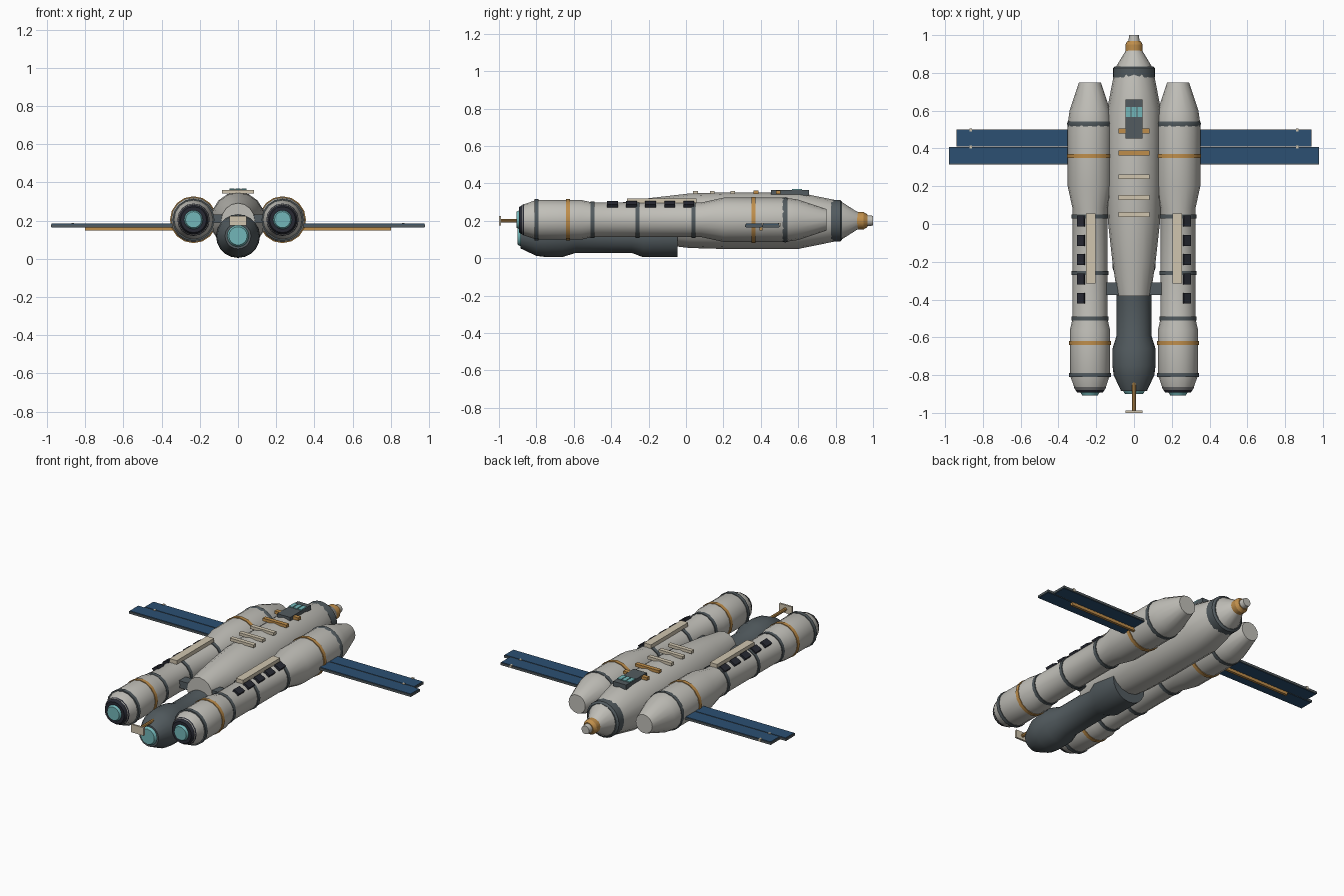
import bpy, bmesh, math

if "Cube" in bpy.data.objects:
    bpy.data.objects.remove(bpy.data.objects["Cube"], do_unlink=True)


def material(name, r, g, b):
    m = bpy.data.materials.new(name)
    m.use_nodes = True
    m.diffuse_color = (r, g, b, 1)
    m.node_tree.nodes["Principled BSDF"].inputs["Base Color"].default_value = (r, g, b, 1)
    return m


GREY = material("hull grey", 0.53, 0.52, 0.48)
SLATE = material("slate", 0.085, 0.105, 0.115)
ORANGE = material("orange", 0.52, 0.27, 0.07)
CREAM = material("cream", 0.63, 0.56, 0.43)
BLUE = material("panel blue", 0.025, 0.08, 0.17)
TEAL = material("teal glass", 0.17, 0.47, 0.48)
BLACK = material("window black", 0.02, 0.022, 0.032)


def finish(name, bm, mat, loc):
    bmesh.ops.recalc_face_normals(bm, faces=bm.faces)
    me = bpy.data.meshes.new(name)
    bm.to_mesh(me)
    bm.free()
    me.materials.append(mat)
    ob = bpy.data.objects.new(name, me)
    ob.location = loc
    bpy.context.collection.objects.link(ob)
    return ob


def lathe(name, profile, mat, x=0, z=0, sides=16, sx=1.0, sz=1.0):
    """Closed body turned about the y axis from (y, radius) pairs."""
    bm = bmesh.new()
    rings = []
    for y, r in profile:
        angles = [math.tau * i / sides for i in range(sides)]
        rings.append([bm.verts.new((r * sx * math.cos(a), y, r * sz * math.sin(a))) for a in angles])
    for a, b in zip(rings, rings[1:]):
        for i in range(sides):
            j = (i + 1) % sides
            bm.faces.new((a[i], a[j], b[j], b[i]))
    bm.faces.new(rings[0])
    bm.faces.new(rings[-1])
    ob = finish(name, bm, mat, (x, 0, z))
    bpy.ops.object.select_all(action="DESELECT")
    ob.select_set(True)
    bpy.context.view_layer.objects.active = ob
    bpy.ops.object.shade_smooth_by_angle(angle=math.radians(30))
    return ob


def band(name, y, r, width, mat, x, z, sides=16):
    h = width / 2
    return lathe(name, [(y - h, r), (y + h, r)], mat, x, z, sides)


def box(name, center, size, mat, tilt=0):
    bm = bmesh.new()
    bmesh.ops.create_cube(bm, size=1)
    bmesh.ops.scale(bm, vec=size, verts=bm.verts)
    ob = finish(name, bm, mat, center)
    ob.rotation_euler.y = tilt
    return ob


# Central hull, collar and docking nose
HZ = 0.2
lathe("hull", [(-0.38, 0.09), (-0.2, 0.118), (0.02, 0.143), (0.2, 0.148), (0.6, 0.148),
               (0.79, 0.11), (0.83, 0.1), (0.91, 0.05), (0.92, 0.045)], GREY, z=HZ, sx=0.97, sz=1.02)
lathe("nose_collar", [(0.775, 0.112), (0.825, 0.112), (0.835, 0.1)], SLATE, z=HZ, sides=24)
lathe("nose_ring", [(0.915, 0.046), (0.95, 0.046), (0.97, 0.034)], ORANGE, z=HZ)
lathe("nose_tip", [(0.96, 0.03), (1.0, 0.026)], GREY, z=HZ)

# Lower engine module with rear window
EZ = 0.12
lathe("engine_module", [(-0.885, 0.068), (-0.8, 0.108), (-0.75, 0.114), (-0.66, 0.114), (-0.59, 0.092),
                        (-0.29, 0.092), (-0.23, 0.115), (-0.045, 0.115)], SLATE, z=EZ, sides=20)
lathe("engine_window", [(-0.9, 0.048), (-0.88, 0.06)], TEAL, z=EZ)

# Rear probe and crossbar
lathe("probe_rod", [(-0.99, 0.01), (-0.8, 0.01)], ORANGE, z=HZ, sides=8)
box("probe_plate", (0, -0.994, HZ), (0.088, 0.012, 0.05), CREAM)
box("crossbar", (0, -0.343, 0.21), (0.3, 0.064, 0.045), SLATE)

# Rungs along the hull top
for y in (0.05, 0.14, 0.25):
    box("cream_rung", (0, y, 0.351), (0.165, 0.026, 0.018), CREAM)
for y in (0.375, 0.493):
    box("orange_rung", (0, y, 0.352), (0.165, 0.026, 0.018), ORANGE)

# Cabin with three panes
box("cabin", (0, 0.556, 0.349), (0.09, 0.205, 0.03), SLATE)
for i in (-1, 0, 1):
    box("cabin_pane", (i * 0.031, 0.593, 0.365), (0.026, 0.055, 0.008), TEAL)

# Side pods, panels and their fittings
PX, PZ = 0.233, 0.205
for side, s in (("left", 1), ("right", -1)):
    x = s * PX
    lathe(side + "_pod", [(-0.875, 0.08), (-0.8, 0.106), (-0.56, 0.106), (-0.5, 0.092), (0.08, 0.092),
                          (0.2, 0.118), (0.53, 0.118), (0.6, 0.108), (0.75, 0.058)], GREY, x, PZ)
    lathe(side + "_pod_rim", [(-0.893, 0.068), (-0.865, 0.085)], BLACK, x, PZ)
    lathe(side + "_pod_window", [(-0.907, 0.042), (-0.88, 0.056)], TEAL, x, PZ)

    # Bands around the pod
    for y, r in ((-0.8, 0.11), (-0.5, 0.097), (-0.26, 0.097), (0.04, 0.097)):
        band(side + "_slate_band", y, r, 0.022, SLATE, x, PZ)
    for y, r in ((-0.63, 0.11), (0.36, 0.123)):
        band(side + "_orange_band", y, r, 0.022, ORANGE, x, PZ)
    lathe(side + "_shoulder_band", [(0.515, 0.1165), (0.53, 0.121), (0.542, 0.119)], SLATE, x, PZ, 24)

    # Top rail and window row
    box(side + "_rail", (s * 0.23, -0.13, 0.307), (0.05, 0.37, 0.024), CREAM)
    for i in range(5):
        box(side + "_window", (s * 0.279, 0.015 - i * 0.102, 0.286), (0.042, 0.058, 0.022), BLACK, s * 0.5)

    # Twin solar panels on a spar
    for y, tip in ((0.362, 0.98), (0.455, 0.94)):
        mid, length = s * (tip + 0.3) / 2, tip - 0.3
        box(side + "_panel_frame", (mid, y, 0.174), (length, 0.092, 0.014), SLATE)
        box(side + "_panel_cells", (mid, y, 0.181), (length - 0.008, 0.084, 0.006), BLUE)
        box(side + "_panel_underside", (mid, y, 0.168), (length - 0.008, 0.084, 0.006), BLUE)
    box(side + "_spar", (s * 0.55, 0.4, 0.157), (0.5, 0.016, 0.018), ORANGE)
    for y in (0.408, 0.498):
        box(side + "_panel_clip", (s * 0.865, y, 0.178), (0.014, 0.014, 0.018), CREAM)
